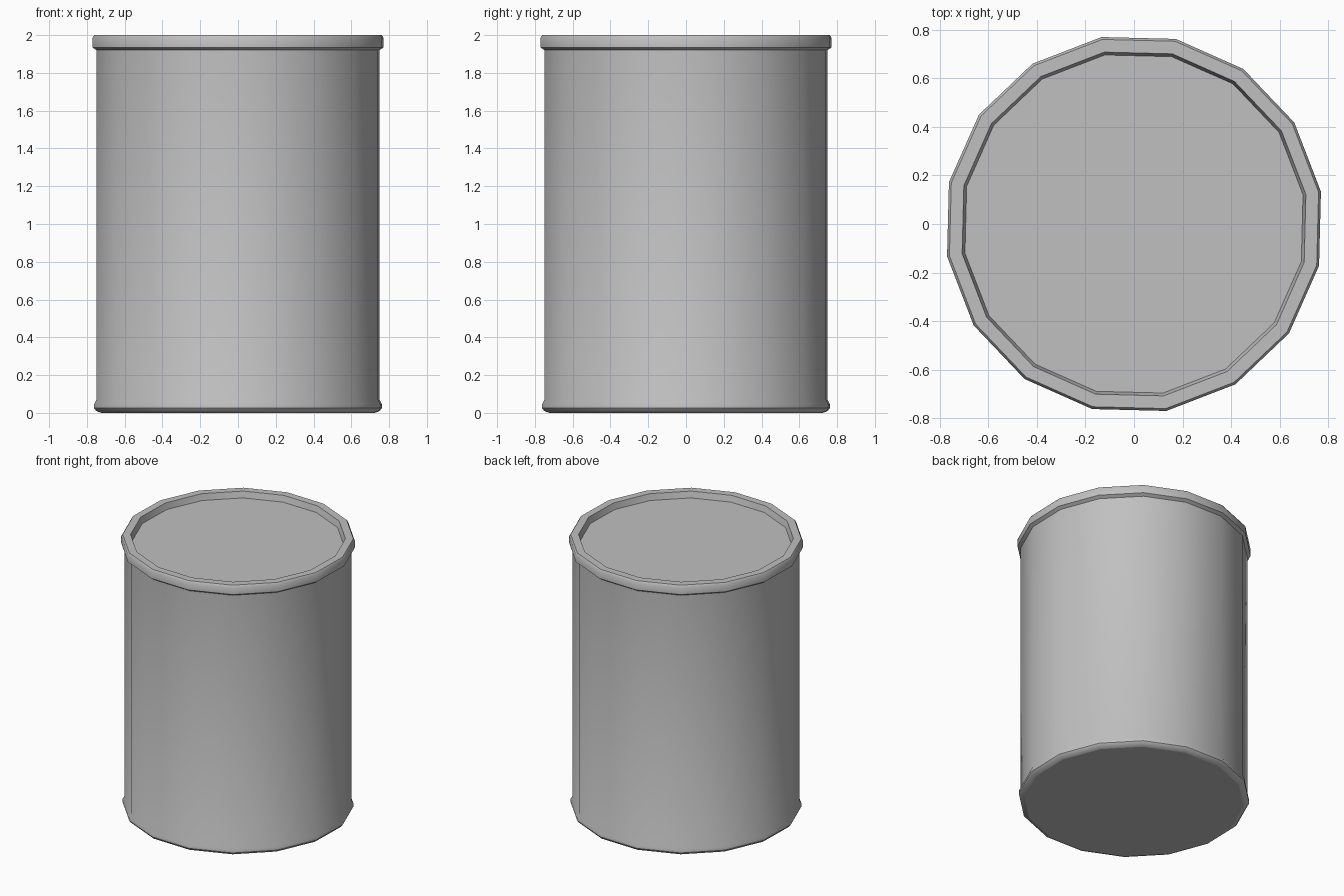
import bpy, math

cube = bpy.data.objects.get("Cube")
if cube:
    bpy.data.objects.remove(cube)

SIDES = 16
TURN = math.radians(9.8)

metal = bpy.data.materials.new("grey_metal")
metal.use_nodes = True
GREY = (0.53, 0.53, 0.53, 1)
metal.diffuse_color = GREY
metal.node_tree.nodes["Principled BSDF"].inputs["Base Color"].default_value = GREY


def ring(radius, z):
    """One ring of points around the can axis."""
    steps = (TURN + math.tau * i / SIDES for i in range(SIDES))
    return [(radius * math.cos(a), radius * math.sin(a), z) for a in steps]


def finish(name, verts, faces):
    mesh = bpy.data.meshes.new(name)
    mesh.from_pydata(verts, [], faces)
    mesh.materials.append(metal)
    for poly in mesh.polygons:
        poly.use_smooth = True
    mesh.set_sharp_from_angle(angle=math.radians(35))
    obj = bpy.data.objects.new(name, mesh)
    bpy.context.collection.objects.link(obj)
    return obj


def lathe(name, profile):
    """Turn a (radius, height) profile, listed upward on the outside."""
    verts = [p for r, z in profile for p in ring(r, z)]
    faces = []
    for k in range(len(profile) - 1):
        low, high = k * SIDES, (k + 1) * SIDES
        for i in range(SIDES):
            j = (i + 1) % SIDES
            faces.append((low + i, low + j, high + j, high + i))
    return finish(name, verts, faces)


def disc(name, radius, z, facing_up):
    order = list(range(SIDES))
    return finish(name, ring(radius, z), [order if facing_up else order[::-1]])


# Wall with the rolled bead at its foot
lathe("can_wall", [(0.735, 0), (0.762, 0.01), (0.773, 0.025), (0.773, 0.045),
                   (0.76, 0.07), (0.76, 1.92)])

# Rolled top rim, running over and down to the sunken lid
lathe("top_rim", [(0.76, 1.92), (0.782, 1.935), (0.782, 1.985), (0.772, 2.0),
                  (0.719, 2.0), (0.707, 1.955)])

# Flat ends
disc("lid", 0.707, 1.955, True)
disc("base", 0.735, 0, False)
